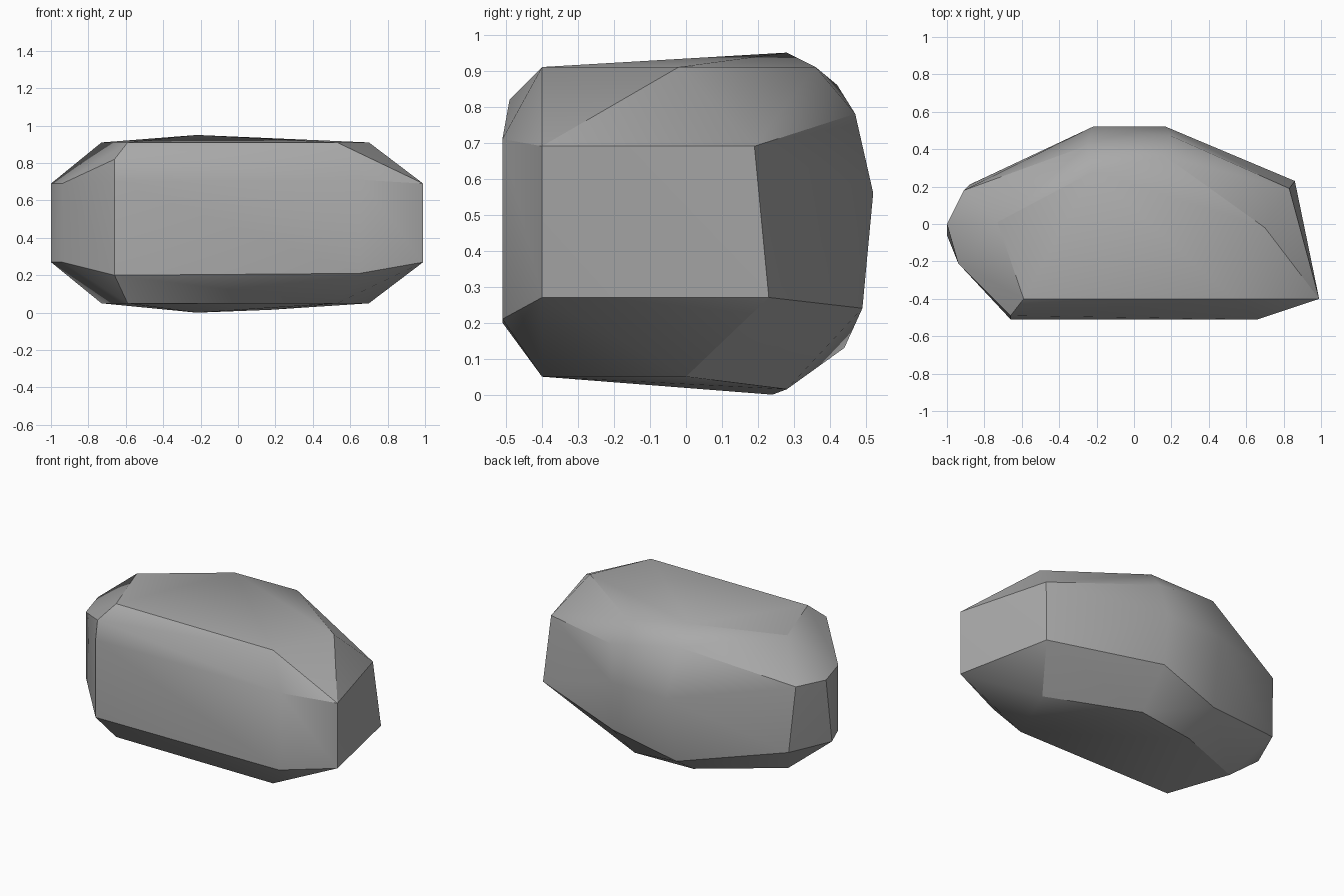
import bpy
import bmesh
import math

# Remove the default cube only
default_cube = bpy.data.objects.get("Cube")
if default_cube:
    bpy.data.objects.remove(default_cube, do_unlink=True)


def make_material(name, colour):
    material = bpy.data.materials.new(name)
    material.use_nodes = True
    material.diffuse_color = colour
    material.node_tree.nodes["Principled BSDF"].inputs["Base Color"].default_value = colour
    return material


def make_boulder(name, corner_groups, material):
    """Wrap a flat-sided shell round the corners and merge coplanar facets."""
    bm = bmesh.new()
    for group in corner_groups:
        for corner in group:
            bm.verts.new(corner)
    hull = bmesh.ops.convex_hull(bm, input=bm.verts[:])
    loose = set(hull["geom_interior"]) | set(hull["geom_unused"])
    bmesh.ops.delete(bm, geom=[v for v in loose if isinstance(v, bmesh.types.BMVert)],
                     context="VERTS")
    bmesh.ops.dissolve_limit(bm, angle_limit=math.radians(2),
                             verts=bm.verts[:], edges=bm.edges[:])
    bmesh.ops.recalc_face_normals(bm, faces=bm.faces[:])
    mesh = bpy.data.meshes.new(name)
    bm.to_mesh(mesh)
    bm.free()
    mesh.materials.append(material)
    boulder = bpy.data.objects.new(name, mesh)
    bpy.context.collection.objects.link(boulder)
    return boulder


def level(height, outline):
    return [(x, y, height) for x, y in outline]


# Corners of the nearly flat top and base, each with a raised ridge behind
top = level(.91, [(-.59, -.4), (.53, -.4), (.7, -.02), (.17, .36), (-.73, .01)])
top_ridge = [(-.22, .28, .95)]
base = level(.05, [(-.59, -.4), (.53, -.4), (.7, 0), (-.73, 0)])
base_ridge = [(-.22, .24, 0), (.17, .28, .015)]

# Broad front facet, higher at one corner
front = [(-.66, -.49, .82), (-.66, -.51, .7), (.66, -.51, .71),
         (-.66, -.51, .2), (.65, -.51, .21)]

# Upright sides at both ends
end_outline = [(.99, -.4), (-.94, -.21)]
upper_ends = level(.69, end_outline + [(.83, .19), (-1, 0), (-.91, .18)])
lower_ends = level(.27, end_outline + [(.86, .23), (-1, -.06), (-.88, .21)])

# Rounded back shoulders
back = level(.56, [(-.22, .52), (.17, .52)])
upper_shoulder = [(-.25, .42, .86), (.2, .47, .78)]
lower_shoulder = [(-.24, .44, .13), (.18, .49, .24)]

stone = make_material("stone grey", (.4, .4, .4, 1))
rock = make_boulder("boulder", [top, top_ridge, base, base_ridge, front, upper_ends,
                                lower_ends, back, upper_shoulder, lower_shoulder], stone)

# Soft shading on shallow facets, crisp edges elsewhere
bpy.ops.object.select_all(action="DESELECT")
rock.select_set(True)
bpy.context.view_layer.objects.active = rock
bpy.ops.object.shade_smooth_by_angle(angle=math.radians(30))
